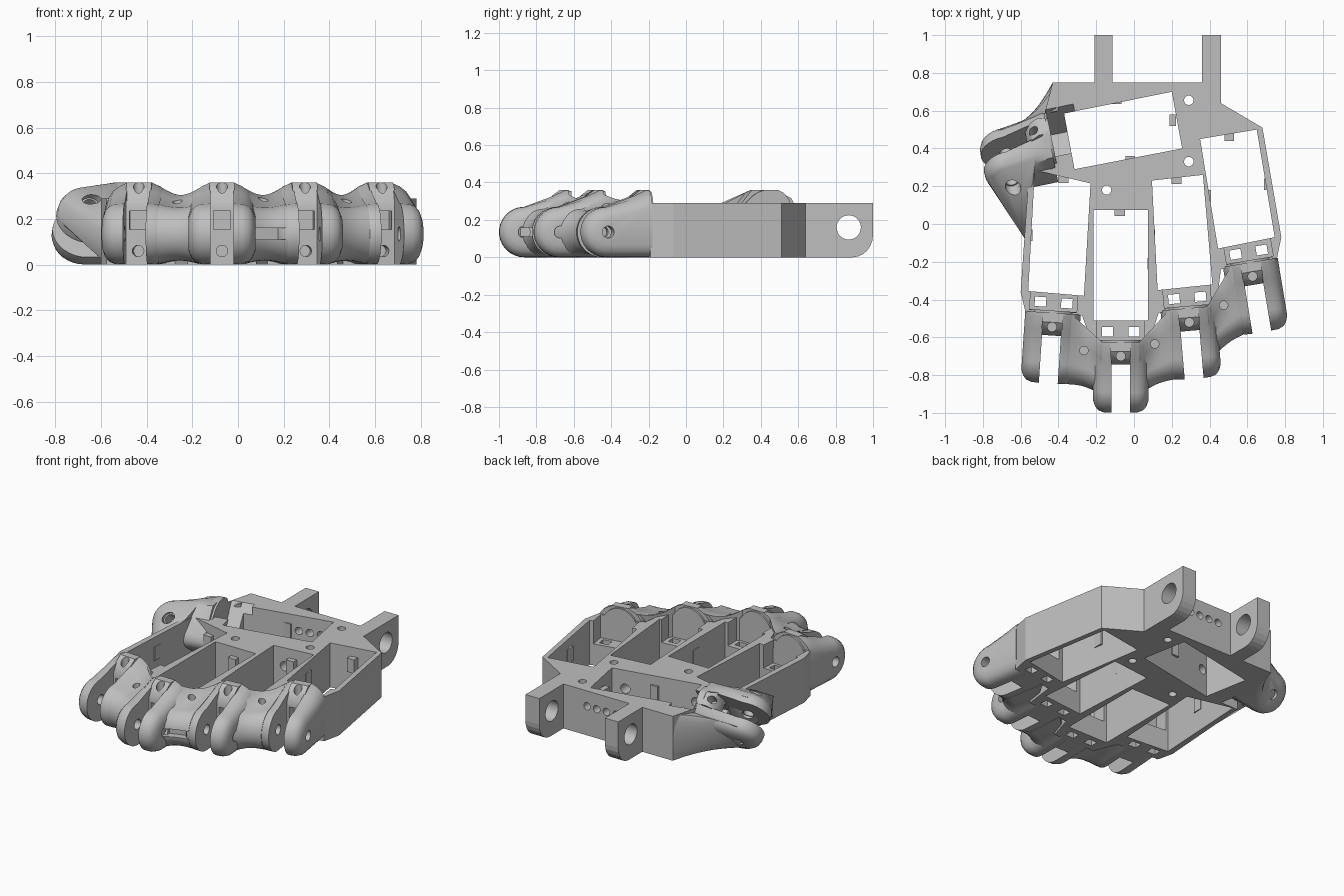
import bpy, bmesh, math
from mathutils import Vector

cube = bpy.data.objects.get("Cube")
if cube:
    bpy.data.objects.remove(cube, do_unlink=True)

grey = bpy.data.materials.new("plain_grey")
grey.use_nodes = True
grey.diffuse_color = (0.52, 0.52, 0.52, 1)
grey.node_tree.nodes["Principled BSDF"].inputs["Base Color"].default_value = (0.52, 0.52, 0.52, 1)


def finish(name, bm):
    bmesh.ops.recalc_face_normals(bm, faces=bm.faces)
    mesh = bpy.data.meshes.new(name)
    bm.to_mesh(mesh)
    bm.free()
    mesh.materials.append(grey)
    obj = bpy.data.objects.new(name, mesh)
    bpy.context.collection.objects.link(obj)
    return obj


def loft(name, sections):
    """Skin a closed solid through matching rings of points."""
    bm = bmesh.new()
    rings = [[bm.verts.new(p) for p in ring] for ring in sections]
    n = len(rings[0])
    for a, b in zip(rings, rings[1:]):
        for i in range(n):
            bm.faces.new((a[i], a[(i + 1) % n], b[(i + 1) % n], b[i]))
    bm.faces.new(rings[0])
    bm.faces.new(rings[-1])
    return finish(name, bm)


def prism(name, pts, z0, z1):
    return loft(name, [[(x, y, z) for x, y in pts] for z in (z0, z1)])


def hull(name, pts):
    bm = bmesh.new()
    for p in pts:
        bm.verts.new(p)
    res = bmesh.ops.convex_hull(bm, input=bm.verts)
    junk = {g for g in res["geom_interior"] + res["geom_unused"] if isinstance(g, bmesh.types.BMVert)}
    bmesh.ops.delete(bm, geom=list(junk), context='VERTS')
    return finish(name, bm)


def rod(centre, axis, r, length, n=24):
    axis = Vector(axis).normalized()
    u = axis.orthogonal().normalized()
    v = axis.cross(u)
    ring = [(u * math.cos(2 * math.pi * i / n) + v * math.sin(2 * math.pi * i / n)) * r for i in range(n)]
    c = Vector(centre)
    return loft("cutter", [[c + p + axis * length * k for p in ring] for k in (-0.5, 0.5)])


def cut(obj, cutters):
    bpy.context.view_layer.objects.active = obj
    for c in cutters:
        c.hide_render = True
        mod = obj.modifiers.new("cut", 'BOOLEAN')
        mod.operation, mod.solver, mod.object = 'DIFFERENCE', 'EXACT', c
        bpy.ops.object.modifier_apply(modifier=mod.name)
        bpy.data.objects.remove(c, do_unlink=True)


class Frame:
    """Knuckle axes: x across, s along the finger, z up; the pin sits at s = 0."""
    def __init__(self, pin, along, across):
        self.s = Vector(along).normalized()
        x = Vector(across)
        self.x = (x - self.s * x.dot(self.s)).normalized()
        self.up = self.x.cross(-self.s)
        self.pin = Vector(pin)

    def raw(self, x, s, z):
        return self.pin + self.x * x + self.s * s + self.up * (z - AXLE)

    def at(self, x, s, z):
        p = self.raw(x, s, z)
        p.z = min(max(p.z, 0.0), 0.36)
        return p

    def box(self, x0, x1, s0, s1, z0, z1):
        return loft("cutter", [[self.raw(x, s, z) for s, z in ((s0, z0), (s1, z0), (s1, z1), (s0, z1))]
                               for x in (x0, x1)])


AXLE = 0.135
BACK = -0.24


def side(r, top, inset=0.0):
    """Side profile: rounded nose, sloping brow, flat back."""
    arc = [(r * math.cos(a) - inset, AXLE + r * math.sin(a))
           for a in (math.radians(-90 + 12 * i) for i in range(16))]
    brow = AXLE + r + 0.58 * (top - AXLE - r)
    return [(BACK, max(AXLE - r, 0))] + arc + [(-0.14, brow), (-0.22, top), (BACK, top)]


FORK = [(0.05, 0.135, 0.36), (0.09, 0.133, 0.342), (0.118, 0.122, 0.32), (0.135, 0.102, 0.295), (0.147, 0.07, 0.265)]
fingers = [Frame((-0.445, -0.71, AXLE), (-0.067, -1, 0), (1, 0, 0)),
           Frame((-0.07, -0.865, AXLE), (0, -1, 0), (1, 0, 0)),
           Frame((0.307, -0.685, AXLE), (0.086, -1, 0), (1, 0, 0)),
           Frame((0.655, -0.44, AXLE), (0.166, -1, 0), (1, 0, 0))]
thumb = Frame((-0.67, 0.34, 0.17), (-0.98, -0.2, 0), (0.16, -0.77, 0.61))
pockets = [[(-0.37, 0.585), (0.20, 0.70), (0.255, 0.40), (-0.315, 0.29)],
           [(-0.525, 0.285), (-0.23, 0.215), (-0.265, -0.38), (-0.56, -0.355)],
           [(-0.215, 0.075), (0.075, 0.075), (0.075, -0.51), (-0.215, -0.51)],
           [(0.095, 0.23), (0.365, 0.26), (0.415, -0.32), (0.125, -0.35)],
           [(0.35, 0.45), (0.65, 0.50), (0.745, -0.07), (0.445, -0.13)]]

# Palm frame with open pockets
palm = prism("palm_frame", [(-0.43, 0.75), (0.46, 0.75), (0.46, 0.64), (0.68, 0.51), (0.78, -0.07),
                            (0.755, -0.19), (0.46, -0.24), (0.435, -0.44), (0.13, -0.47), (0.08, -0.635),
                            (-0.22, -0.635), (-0.275, -0.485), (-0.575, -0.465), (-0.60, -0.36),
                            (-0.555, 0.29), (-0.43, 0.29), (-0.48, 0.56)], 0, 0.29)
cutters = [prism("cutter", p, -0.1, 0.5) for p in pockets]
# Screw holes through the bridges
cutters += [rod((x, y, 0.15), (0, 0, 1), 0.025, 0.6) for x, y in ((0.29, 0.655), (0.29, 0.33), (-0.145, 0.18))]
# Cable holes through the rear wall and the bridge
cutters += [rod((x, 0.72, 0.19), (0, 1, 0), 0.024, 0.3) for x in (-0.02, 0.05, 0.12, 0.19)]
cutters += [rod((x, y, 0.17), (0, 1, 0), 0.03, 0.24) for x, y in ((-0.28, 0.26), (-0.07, 0.2), (0.0, 0.2), (0.17, 0.3))]
# Stepped motor seats behind every knuckle, with small square openings below
for f, half in [(f, 0.125) for f in fingers] + [(thumb, 0.1)]:
    cutters.append(f.box(-half, half, -0.40, -0.25, 0.14, 0.5))
for f in fingers:
    cutters += [f.box(x - 0.03, x + 0.03, -0.32, -0.27, -0.1, 0.3) for x in (-0.07, 0.07)]
cut(palm, cutters)

# Wrist lugs with a rounded lower corner and an axle hole
lug_side = [(0.74, 0), (0.89, 0)] + [(0.89 + 0.11 * math.sin(a), 0.12 - 0.12 * math.cos(a))
                                     for a in (math.radians(15 * i) for i in range(1, 7))]
lug_side += [(1.0, 0.29), (0.74, 0.29)]
for name, x0, x1 in (("wrist_lug_right", -0.21, -0.115), ("wrist_lug_left", 0.36, 0.46)):
    lug = loft(name, [[(x, y, z) for y, z in lug_side] for x in (x0, x1)])
    cut(lug, [rod(((x0 + x1) / 2, 0.87, 0.16), (1, 0, 0), 0.065, 0.3, 32)])

# Knuckles: two fork prongs around a central block
smooth = []
for i, f in enumerate(fingers + [thumb]):
    name = "thumb" if f is thumb else f"finger_{i + 1}"
    for label, sign in (("left", 1), ("right", -1)):
        prong = loft(f"{name}_prong_{label}",
                     [[f.at(sign * x, s, z) for s, z in side(r, top)] for x, r, top in FORK])
        cut(prong, [rod(f.at(sign * 0.1, 0, AXLE), f.x, 0.032, 0.2)])
        smooth.append(prong)
    block_side = [(BACK, 0), (-0.12, 0), (-0.12, 0.27), (-0.15, 0.33), (-0.19, 0.36), (BACK, 0.36)]
    block = loft(f"{name}_centre_block", [[f.at(x, s, z) for s, z in block_side] for x in (-0.055, 0.055)])
    cut(block, [f.box(-0.037, 0.037, -0.19, -0.05, 0.155, 0.235),
                rod(f.at(0, -0.14, 0.06), f.s, 0.025, 0.12),
                rod(f.at(0, -0.165, 0.33), f.up, 0.024, 0.12)])
    smooth.append(block)
    # Raised round rim standing at the back of the knuckle
    rim = [(0.13 * math.cos(a), 0.19 + 0.165 * math.sin(a)) for a in (math.radians(15 * k) for k in range(24))]
    smooth.append(loft(f"{name}_round_rim", [[f.at(x, s, z) for x, z in rim] for s in (BACK - 0.012, BACK + 0.03)]))


# Waisted webs between neighbouring fingers
def web(name, a, b, inset_a, inset_b, steps=12):
    rings = []
    for k in range(steps + 1):
        t = k / steps
        dip = math.sin(math.pi * t)
        inset = inset_a + (inset_b - inset_a) * t
        pts = side(0.132 - 0.015 * dip, 0.335 - 0.03 * dip, inset)
        rings.append([a.at(0.10, s, z).lerp(b.at(-0.10, s, z), t) for s, z in pts])
    return loft(name, rings)


insets = [(0.0, 0.09), (0.09, 0.0), (0.09, 0.0)]
holes = [(-0.265, -0.67), (0.11, -0.635), (0.475, -0.43)]
for i, ((ia, ib), (hx, hy)) in enumerate(zip(insets, holes)):
    w = web(f"finger_web_{i + 1}", fingers[i], fingers[i + 1], ia, ib)
    cut(w, [rod((hx, hy, 0.3), (0, 0, 1), 0.022, 0.3)])
    if i == 1:  # narrow slot across the front of the middle web
        cut(w, [prism("cutter", [(0.06, -1), (0.25, -0.95), (0.25, -0.76), (0.06, -0.82)], 0.11, 0.16)])
    smooth.append(w)

# Thumb flanks blending into the palm
front_pts = [thumb.at(x, s, z) for x, r, top in FORK[1:] for s, z in side(r, min(top, 0.32)) if s > -0.18]
front = hull("thumb_flank_front", front_pts + [
    Vector(p) for p in ((-0.57, -0.09, 0), (-0.57, -0.09, 0.14), (-0.56, 0.1, 0.25),
                        (-0.56, 0.28, 0.05), (-0.55, 0.27, 0.29))])
cut(front, [rod(thumb.at(0.12, 0, AXLE), thumb.x, 0.04, 0.2)])

rings = []
for k in range(9):
    t = k / 8
    ring = []
    for s, z in side(0.125, 0.32):
        u = (s - BACK) / (0.125 - BACK)
        wall = Vector((-0.40 - 0.03 * u, 0.60 + 0.15 * u, min(max(1.5 * z - 0.08, 0), 0.29)))
        bow = Vector((0.035, -0.045, 0)) * math.sin(math.pi * t) * u
        ring.append(thumb.at(-0.11, s, z).lerp(wall, t) + bow)
    rings.append(ring)
rear = loft("thumb_flank_rear", rings)
smooth += [front, rear]

# Small retaining tabs on the pocket walls
tabs = [(0.205, 0.55, 0.035, 0.06), (-0.09, 0.645, 0.05, 0.02), (-0.02, 0.35, 0.05, 0.02), (0.505, 0.46, 0.05, 0.04),
        (-0.075, 0.06, 0.055, 0.035), (0.225, 0.23, 0.055, 0.035), (-0.375, 0.235, 0.055, 0.035),
        (-0.545, -0.06, 0.015, 0.06), (-0.225, -0.21, 0.015, 0.06), (0.08, -0.21, 0.015, 0.06),
        (0.10, -0.06, 0.02, 0.06), (0.40, 0.15, 0.015, 0.06), (0.695, 0.21, 0.015, 0.06)]
for i, (x, y, w, d) in enumerate(tabs):
    prism(f"pocket_tab_{i + 1}", [(x - w / 2, y - d / 2), (x + w / 2, y - d / 2),
                                  (x + w / 2, y + d / 2), (x - w / 2, y + d / 2)], 0.14, 0.23)

bpy.ops.object.select_all(action='DESELECT')
for obj in smooth:
    obj.select_set(True)
bpy.context.view_layer.objects.active = smooth[0]
bpy.ops.object.shade_smooth_by_angle(angle=math.radians(35))
